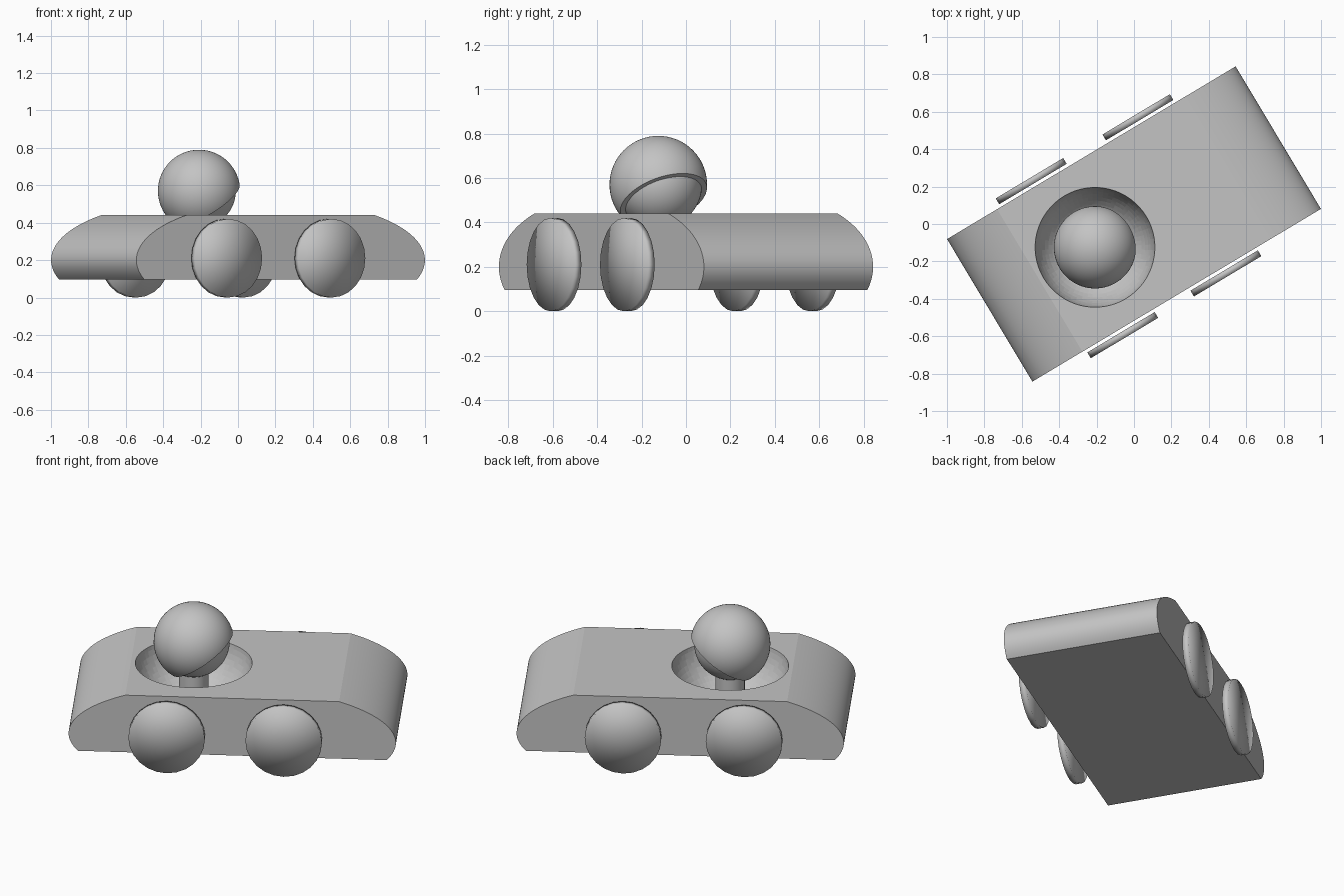
import bpy, bmesh, math
from mathutils import Matrix, Vector

cube = bpy.data.objects.get("Cube")
if cube:
    bpy.data.objects.remove(cube, do_unlink=True)

grey = bpy.data.materials.new("plain grey")
grey.use_nodes = True
grey.diffuse_color = (0.55, 0.55, 0.55, 1)
grey.node_tree.nodes["Principled BSDF"].inputs["Base Color"].default_value = (0.55, 0.55, 0.55, 1)

# The whole car is turned on the ground
TURN = Matrix.Rotation(math.radians(30.9), 4, "Z")
SEAT = -0.243


def finish(name, bm, smooth_angle=None):
    """Turn a bmesh built along the car's own axes into a shaded object."""
    bmesh.ops.recalc_face_normals(bm, faces=bm.faces)
    bm.transform(TURN)
    mesh = bpy.data.meshes.new(name)
    bm.to_mesh(mesh)
    bm.free()
    mesh.materials.append(grey)
    obj = bpy.data.objects.new(name, mesh)
    bpy.context.collection.objects.link(obj)
    shade(obj, smooth_angle)
    return obj


def shade(obj, angle):
    bpy.ops.object.select_all(action="DESELECT")
    obj.select_set(True)
    bpy.context.view_layer.objects.active = obj
    if angle is None:
        bpy.ops.object.shade_smooth()
    else:
        bpy.ops.object.shade_smooth_by_angle(angle=math.radians(angle))


def ball(radius, location):
    bm = bmesh.new()
    bmesh.ops.create_uvsphere(bm, u_segments=64, v_segments=32, radius=radius,
                              matrix=Matrix.Translation(location))
    return bm


def cylinder(radius, depth, sides, matrix):
    bm = bmesh.new()
    bmesh.ops.create_cone(bm, cap_ends=True, cap_tris=True, segments=sides,
                          radius1=radius, radius2=radius, depth=depth, matrix=matrix)
    return bm


# Body: an ellipse cut flat above and below, drawn out across the car
LENGTH, HEIGHT, MIDDLE, WIDTH, STEPS = 0.899, 0.317, 0.20, 0.444, 32
low = math.asin((0.095 - MIDDLE) / HEIGHT)
high = math.asin((0.44 - MIDDLE) / HEIGHT)
arc = [low + (high - low) * i / STEPS for i in range(STEPS + 1)]
nose = [(LENGTH * math.cos(t), MIDDLE + HEIGHT * math.sin(t)) for t in arc]
profile = nose + [(-x, z) for x, z in reversed(nose)]
bm = bmesh.new()
side = bm.faces.new([bm.verts.new((x, -WIDTH, z)) for x, z in profile])
grown = bmesh.ops.extrude_face_region(bm, geom=[side])["geom"]
bmesh.ops.translate(bm, vec=(0, 2 * WIDTH, 0),
                    verts=[g for g in grown if isinstance(g, bmesh.types.BMVert)])
body = finish("body", bm, 12)

# Round cockpit hollowed out of the body
cutter = finish("cockpit_cutter", ball(0.323, (SEAT, 0, 0.48)))
cutter.hide_render = True
cut = body.modifiers.new("cockpit", "BOOLEAN")
cut.operation = "DIFFERENCE"
cut.solver = "EXACT"
cut.object = cutter
bpy.context.view_layer.objects.active = body
bpy.ops.object.modifier_apply(modifier=cut.name)
bpy.data.objects.remove(cutter, do_unlink=True)
shade(body, 12)

# Wheels: thin discs just clear of the sides, softly shaded
wheels = {
    "front_right_wheel": (0.286, -1), "rear_right_wheel": (-0.357, -1),
    "front_left_wheel": (0.311, 1), "rear_left_wheel": (-0.354, 1),
}
for name, (x, s) in wheels.items():
    place = Matrix.Translation((x, s * 0.479, 0.21)) @ Matrix.Rotation(math.pi / 2, 4, "X")
    finish(name, cylinder(0.21, 0.036, 24, place))

# Driver: neck, head and a helmet sliced open towards the front
finish("neck", cylinder(0.08, 0.26, 32, Matrix.Translation((SEAT, 0, 0.29))), 30)
centre = Vector((SEAT, 0, 0.57))
finish("head", ball(0.197, centre))
helmet = ball(0.22, centre)
facing = Vector((0.574, 0, -0.819))
bmesh.ops.bisect_plane(helmet, geom=helmet.verts[:] + helmet.edges[:] + helmet.faces[:],
                       plane_co=centre + facing * 0.081, plane_no=facing, clear_outer=True)
bmesh.ops.holes_fill(helmet, edges=[e for e in helmet.edges if e.is_boundary])
finish("helmet", helmet, 30)
